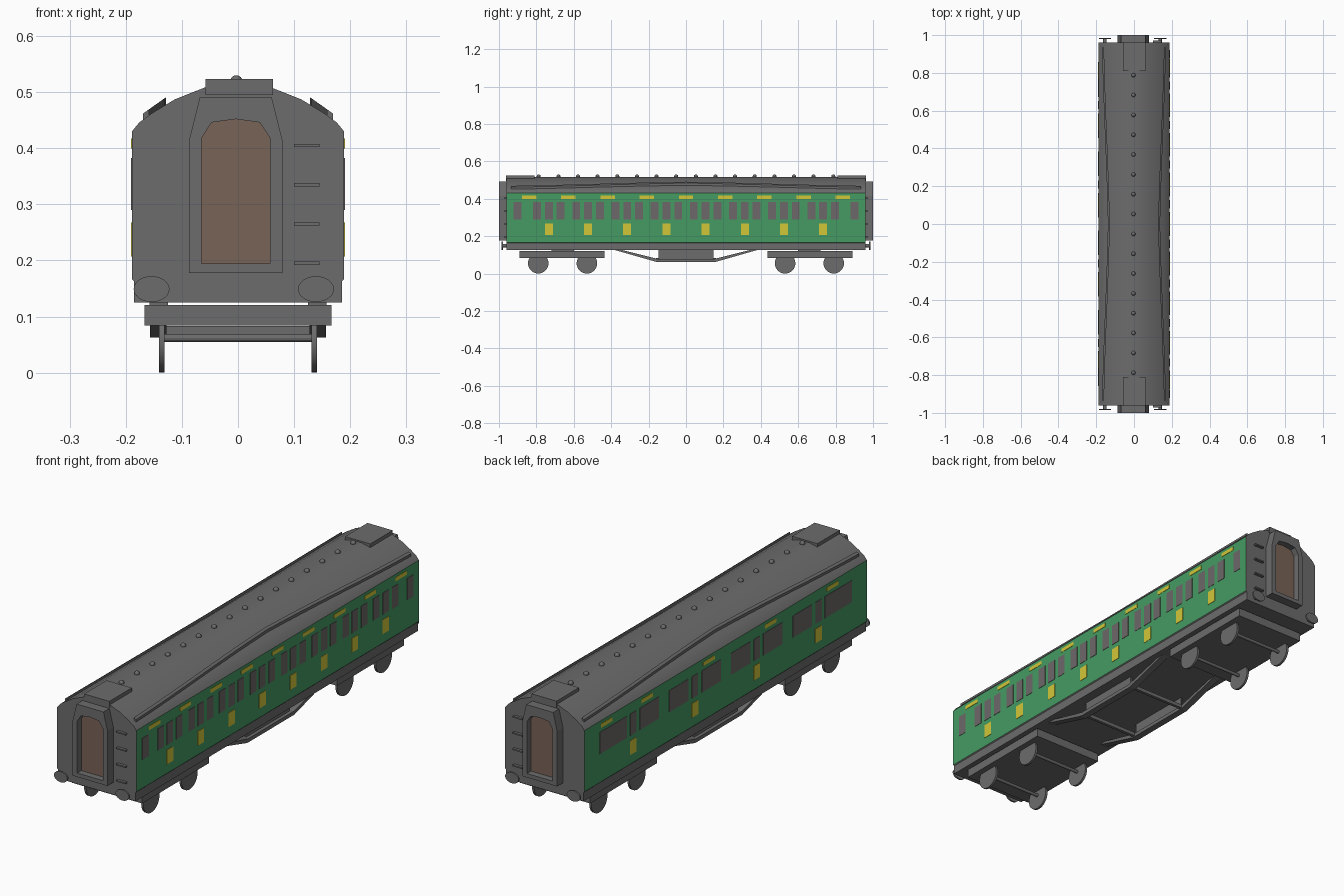
import bpy, bmesh, math
from mathutils import Matrix, Vector

if "Cube" in bpy.data.objects:
    bpy.data.objects.remove(bpy.data.objects["Cube"])

def mat(name, r, g, b):
    m = bpy.data.materials.new(name)
    m.diffuse_color = (r, g, b, 1)
    m.use_nodes = True
    m.node_tree.nodes["Principled BSDF"].inputs["Base Color"].default_value = m.diffuse_color
    return m

GREY = mat("dark grey", .15, .15, .15)
GREEN = mat("coach green", .06, .33, .125)
YELLOW = mat("yellow", .65, .57, .04)
BROWN = mat("door brown", .19, .125, .095)
GLASS = mat("window grey", .155, .135, .138)

def finish(name, bm, *mats, smooth=False):
    bmesh.ops.recalc_face_normals(bm, faces=bm.faces)
    me = bpy.data.meshes.new(name)
    bm.to_mesh(me)
    bm.free()
    for m in mats:
        me.materials.append(m)
    ob = bpy.data.objects.new(name, me)
    bpy.context.collection.objects.link(ob)
    if smooth:
        bpy.ops.object.select_all(action='DESELECT')
        ob.select_set(True)
        bpy.context.view_layer.objects.active = ob
        bpy.ops.object.shade_smooth_by_angle(angle=math.radians(28))
    return ob

def box(bm, x0, x1, y0, y1, z0, z1):
    c = Vector(((x0 + x1) / 2, (y0 + y1) / 2, (z0 + z1) / 2))
    s = Matrix.Diagonal((abs(x1 - x0), abs(y1 - y0), abs(z1 - z0), 1))
    bmesh.ops.create_cube(bm, size=1, matrix=Matrix.Translation(c) @ s)

def cyl(bm, axis, centre, r, depth, seg=24, squash=1):
    rot = Matrix.Rotation(math.pi / 2, 4, 'Y' if axis == 'X' else 'X')
    m = Matrix.Translation(centre) @ Matrix.Diagonal((1, 1, squash, 1)) @ rot
    bmesh.ops.create_cone(bm, cap_ends=True, segments=seg, radius1=r, radius2=r, depth=depth, matrix=m)

def prism(bm, pts, move):
    """Extrude a flat outline of 3D points along a vector."""
    f = bm.faces.new([bm.verts.new(p) for p in pts])
    g = bmesh.ops.extrude_face_region(bm, geom=[f])
    bmesh.ops.translate(bm, vec=move, verts=[v for v in g['geom'] if isinstance(v, bmesh.types.BMVert)])

# Body shell with curved roof; green sides chosen by height and direction
half = [(.185, .125), (.185, .163), (.189, .167), (.189, .43), (.176, .446), (.154, .462),
        (.113, .487), (.06, .508), (.02, .517)]
outline = half + [(-x, z) for x, z in reversed(half)]
bm = bmesh.new()
prism(bm, [(x, -.96, z) for x, z in outline], (0, 1.92, 0))
bm.normal_update()
for f in bm.faces:
    c = f.calc_center_median()
    f.material_index = int(abs(f.normal.x) > .95 and .2 < c.z < .43)
finish("body", bm, GREY, GREEN, smooth=True)

# Painted side details as thin plates
panes, marks = bmesh.new(), bmesh.new()

def plate(bm, side, y, w, z0, z1):
    box(bm, side * .187, side * .1905, y - w / 2, y + w / 2, z0, z1)

WZ, SQ, DASH = (.29, .383), (.207, .268), (.4, .417)
for i in range(8):                       # compartment side
    d = (i - 3.5) * .2095
    plate(marks, 1, d, .043, *SQ)
    for k in (-1, 0, 1):
        plate(panes, 1, d + k * .063, .042, *WZ)
for i in range(9):
    plate(marks, 1, (i - 4) * .2095, .077, *DASH)
for s in (-1, 1):
    plate(panes, 1, s * .9, .043, *WZ)
    plate(panes, -1, s * .765, .185, *WZ)
for i in range(4):                       # corridor side
    d = (i - 1.5) * .42
    plate(marks, -1, d, .043, *SQ)
    plate(panes, -1, d, .042, *WZ)
    plate(marks, -1, d - .095, .077, *DASH)
    for s in (-1, 1):
        if abs(d + s * .11) < .7:
            plate(panes, -1, d + s * .11, .13, *WZ)
plate(marks, -1, .81, .077, *DASH)
finish("windows", panes, GLASS)
finish("yellow_marks", marks, YELLOW)

# Rain strips bowing up over each side of the roof
bm = bmesh.new()
N = 16
for s in (-1, 1):
    rings = []
    for i in range(N + 1):
        y = -.935 + 1.87 * i / N
        t = 1 - abs(y) / .935
        t = t * t * (3 - 2 * t) * .4 + t * .6
        x, z = .163 - .031 * t, .455 + .022 * t
        rings.append([bm.verts.new((s * (x + dx), y, z + dz))
                      for dx, dz in ((-.004, -.005), (.006, -.005), (.006, .007), (-.004, .014))])
    for a, b in zip(rings, rings[1:]):
        for k in range(4):
            bm.faces.new((a[k], a[(k + 1) % 4], b[(k + 1) % 4], b[k]))
    bm.faces.new(rings[0])
    bm.faces.new(rings[-1])
finish("rain_strips", bm, GREY)

# Roof vents
bm = bmesh.new()
for i in range(16):
    bmesh.ops.create_uvsphere(bm, u_segments=12, v_segments=8, radius=.011,
                              matrix=Matrix.Translation((-.003, (i - 7.5) * .105, .519)))
finish("roof_vents", bm, GREY, smooth=True)

# Roof end plates
bm = bmesh.new()
for s in (-1, 1):
    box(bm, -.058, .062, s * .81, s * .963, .495, .523)
finish("roof_end_plates", bm, GREY)

# Gangways: framed opening with a recessed brown door
outer = [(-.083, .178), (-.083, .415), (-.064, .491), (0, .491), (.064, .491), (.083, .415), (.083, .178)]
inner = [(-.061, .195), (-.061, .418), (-.043, .446), (0, .452), (.043, .446), (.061, .418), (.061, .195)]
for s, name in ((-1, "front_gangway"), (1, "back_gangway")):
    bm = bmesh.new()
    loops = [[bm.verts.new((x - .004, s * y, z)) for x, z in p]
             for p, y in ((outer, .955), (outer, 1.0), (inner, 1.0), (inner, .972))]
    for a, b in zip(loops, loops[1:]):
        for k in range(7):
            bm.faces.new((a[k], a[(k + 1) % 7], b[(k + 1) % 7], b[k]))
    bm.faces.new(loops[0])
    bm.faces.new(loops[3]).material_index = 1
    finish(name, bm, GREY, BROWN)

# Buffers and end steps
buf, steps = bmesh.new(), bmesh.new()
for s in (-1, 1):
    for x in (-.154, .139):
        cyl(buf, 'Y', (x, s * .982, .149), .032, .007, 24, .72)
        cyl(buf, 'Y', (x, s * .967, .149), .009, .03, 12)
    for z in (.195, .265, .335, .405):
        box(steps, .1, .145, s * .955, s * .972, z - .003, z + .003)
finish("buffers", buf, GREY, smooth=True)
finish("end_steps", steps, GREY)

# Bogies with wheels and axles
frames, wheels = bmesh.new(), bmesh.new()
for s in (-1, 1):
    box(frames, -.167, .167, s * .435, s * .89, .084, .121)
    for side in (-1, 1):
        box(frames, side * .125, side * .158, s * .6, s * .72, .118, .128)
    for y in (.53, .79):
        cyl(wheels, 'X', (0, s * y, .062), .007, .27, 12)
        for side in (-1, 1):
            cyl(wheels, 'X', (side * .136, s * y, .055), .055, .01, 28)
finish("bogie_frames", frames, GREY)
finish("wheels", wheels, GREY, smooth=True)

# Underframe trusses with centre panels and cross bars
top = [(-.385, .127), (-.345, .127), (-.155, .079)]
low = [(.16, .063), (-.16, .063)]
truss = top + [(-y, z) for y, z in reversed(top)] + low
bm = bmesh.new()
for s in (-1, 1):
    prism(bm, [(s * .127, y, z) for y, z in truss], (s * .03, 0, 0))
    box(bm, s * .134, s * .142, -.147, .147, .075, .127)
    box(bm, -.13, .13, s * .147, s * .16, .067, .083)
finish("underframe_truss", bm, GREY)
